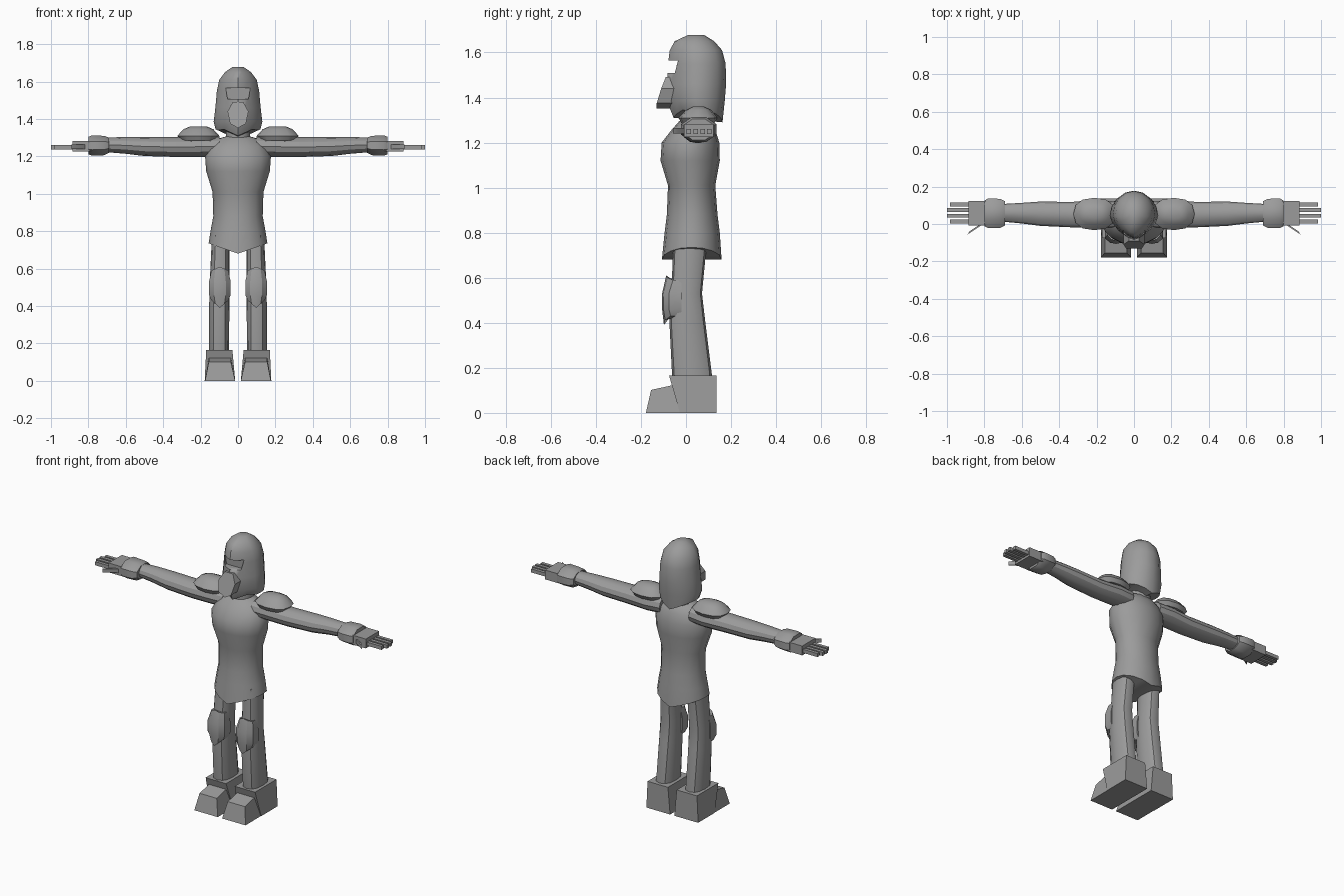
import bpy, bmesh, math
from mathutils import Vector

if "Cube" in bpy.data.objects:
    bpy.data.objects.remove(bpy.data.objects["Cube"])

grey = bpy.data.materials.new("armour_grey")
grey.diffuse_color = (0.33, 0.33, 0.33, 1)
grey.use_nodes = True
grey.node_tree.nodes["Principled BSDF"].inputs["Base Color"].default_value = grey.diffuse_color


def loft(name, rings, mirror=False, angle=32, strip=False):
    """Skin a list of rings (equal point counts) and close both ends."""
    bm = bmesh.new()
    vs = [[bm.verts.new(p) for p in r] for r in rings]
    n = len(vs[0])
    for a, b in zip(vs, vs[1:]):
        for i in range(n):
            j = (i + 1) % n
            bm.faces.new((a[i], a[j], b[j], b[i]))
    for cap in (vs[0], vs[-1]):
        if strip:  # strips running front to back, so folded ends stay clean
            bm.faces.new((cap[0], cap[1], cap[n - 1]))
            for i in range(1, n // 2 - 1):
                bm.faces.new((cap[i], cap[i + 1], cap[n - i - 1], cap[n - i]))
            bm.faces.new((cap[n // 2 - 1], cap[n // 2], cap[n // 2 + 1]))
        else:
            bm.faces.new(cap)
    bmesh.ops.recalc_face_normals(bm, faces=bm.faces)
    me = bpy.data.meshes.new(name)
    bm.to_mesh(me)
    bm.free()
    me.materials.append(grey)
    for p in me.polygons:
        p.use_smooth = True
    me.set_sharp_from_angle(angle=math.radians(angle))
    ob = bpy.data.objects.new(name, me)
    bpy.context.collection.objects.link(ob)
    if mirror:
        ob.modifiers.new("mirror", 'MIRROR')
    return ob


def oval(n, ra, rb, p=2.0, p_front=None, turn=0.0):
    """Superellipse points; p_front shapes the half with negative b."""
    pts = []
    for i in range(n):
        t = 2 * math.pi * i / n + turn
        c, s = math.cos(t), math.sin(t)
        e = 2 / (p_front if p_front and s < -1e-6 else p)
        pts.append((ra * math.copysign(abs(c) ** e, c), rb * math.copysign(abs(s) ** e, s)))
    return pts


def z_ring(z, rx, yf, yb, cx=0, n=16, p=2.0, p_front=None, turn=0.0):
    cy, ry = (yf + yb) / 2, (yb - yf) / 2
    return [Vector((cx + a, cy + b, z)) for a, b in oval(n, rx, ry, p, p_front, turn)]


def x_ring(x, cy, cz, ry, rz, n=12, turn=0.0):
    return [Vector((x, cy + a, cz + b)) for a, b in oval(n, ry, rz, turn=turn)]


def quad(x0, x1, y0, y1, z0, z1=None):
    z1 = z0 if z1 is None else z1
    return [Vector(v) for v in ((x0, y0, z0), (x1, y0, z0), (x1, y1, z1), (x0, y1, z1))]


def box(name, x0, x1, y0, y1, z0, z1, mirror=False):
    return loft(name, [quad(x0, x1, y0, y1, z0), quad(x0, x1, y0, y1, z1)], mirror)


# Torso with a hem that dips at the centre line
hem = z_ring(0.68, 0.157, -0.107, 0.158)
for v in hem:
    v.z += 0.055 * abs(v.x) / 0.157
torso = [(0.80, 0.147, -0.095, 0.150), (0.88, 0.132, -0.085, 0.140),
         (1.01, 0.136, -0.080, 0.130), (1.12, 0.170, -0.113, 0.150),
         (1.20, 0.176, -0.108, 0.148), (1.255, 0.150, -0.065, 0.130),
         (1.295, 0.105, -0.030, 0.105), (1.315, 0.035, 0.010, 0.070)]
loft("torso", [hem] + [z_ring(*r) for r in torso], angle=45, strip=True)
loft("neck", [z_ring(1.27, 0.065, -0.02, 0.11), z_ring(1.42, 0.065, -0.02, 0.11)])

# Helmet: pointed front, lower rim dipping at the centre
rim = z_ring(1.29, 0.120, -0.055, 0.162, p_front=1.5)
for v in rim:
    v.z += 0.055 * abs(v.x) / 0.12 + (0.02 if v.y < 0 else 0)
helmet_rows = [(1.385, 0.130, -0.085, 0.172), (1.46, 0.121, -0.085, 0.178),
               (1.55, 0.113, -0.080, 0.176), (1.61, 0.100, -0.072, 0.160),
               (1.65, 0.070, -0.050, 0.125), (1.678, 0.030, 0.010, 0.080)]
helmet = loft("helmet", [rim] + [z_ring(*r, p_front=1.5) for r in helmet_rows],
              angle=40, strip=True)

# Recessed visor slot
cutter = loft("visor_cutter", [quad(-0.056, 0.056, -0.2, -0.032, 1.508),
                               quad(-0.066, 0.066, -0.2, -0.032, 1.565)])
cutter.hide_render = True
cutter.hide_viewport = True
cutter.display_type = 'WIRE'
slot = helmet.modifiers.new("visor_slot", 'BOOLEAN')
slot.operation = 'DIFFERENCE'
slot.object = cutter
slot.solver = 'EXACT'

# Breathing snout with a sloped front
outline = [(-0.028, 1.49), (0.028, 1.49), (0.056, 1.44), (0.042, 1.375),
           (0, 1.352), (-0.042, 1.375), (-0.056, 1.44)]
loft("snout", [[Vector((x, -0.02, z)) for x, z in outline],
               [Vector((x, -0.13 + 0.4 * max(0, z - 1.39), z)) for x, z in outline]])

# Shoulder pads
pad = [(1.285, 0.095, -0.020, 0.125), (1.31, 0.112, -0.033, 0.140),
       (1.345, 0.080, 0.000, 0.112), (1.36, 0.045, 0.030, 0.080)]
loft("shoulder_pad", [z_ring(*r, cx=0.212, n=12, p=2.4) for r in pad], True, 40)

# Arms and wrist cuffs
arm = [(0.10, 0.050, 1.255, 0.070, 0.055), (0.20, 0.055, 1.252, 0.075, 0.055),
       (0.33, 0.050, 1.250, 0.068, 0.053), (0.50, 0.055, 1.253, 0.065, 0.051),
       (0.60, 0.058, 1.259, 0.055, 0.045), (0.72, 0.060, 1.262, 0.046, 0.038)]
loft("arm", [x_ring(*r) for r in arm], True)
cuff = [(0.69, 0.057, 1.260, 0.070, 0.044), (0.715, 0.057, 1.258, 0.084, 0.056),
        (0.78, 0.057, 1.258, 0.086, 0.059), (0.80, 0.057, 1.258, 0.074, 0.050)]
loft("wrist_cuff", [x_ring(*r, n=8, turn=math.pi / 8) for r in cuff], True, 40)

# Hands
box("palm", 0.78, 0.885, -0.008, 0.122, 1.225, 1.283, True)
for k, (y, tip) in enumerate([(0.013, 0.985), (0.044, 1.0), (0.075, 1.0), (0.104, 0.985)]):
    box("finger_%d" % (k + 1), 0.87, tip, y - 0.010, y + 0.010, 1.238, 1.260, True)
loft("thumb", [[Vector((x + s * 0.006, y + s * -0.009, z)) for s, z in
                ((-1, 1.24), (1, 1.24), (1, 1.264), (-1, 1.264))]
               for x, y in ((0.81, 0.002), (0.885, -0.048))], True)

# Legs
leg = [(0.78, 0.046, -0.055, 0.095, 0.093), (0.53, 0.053, -0.065, 0.071, 0.098),
       (0.41, 0.054, -0.074, 0.085, 0.100), (0.17, 0.053, -0.062, 0.115, 0.101),
       (0.10, 0.053, -0.055, 0.115, 0.101)]
loft("leg", [z_ring(z, rx, yf, yb, cx, 12, 2.5) for z, rx, yf, yb, cx in leg], True, 35)

# Knee pads with pointed top and bottom
rings = []
for z, w, yf, lift in ((0.61, 0.045, -0.088, -0.02), (0.53, 0.058, -0.106, 0),
                       (0.46, 0.058, -0.106, 0), (0.39, 0.045, -0.098, 0.04)):
    rings.append([Vector((0.097 + u * w, y, z + abs(u) * lift)) for u, y in
                  ((-1, -0.02), (-1, yf + 0.03), (-0.55, yf + 0.006), (0, yf),
                   (0.55, yf + 0.006), (1, yf + 0.03), (1, -0.02))])
loft("knee_pad", rings, True, 30)

# Boots: heel block and toe cap
loft("boot_heel", [quad(0.015, 0.178, -0.027, 0.135, 0),
                   quad(0.030, 0.170, -0.075, 0.135, 0.165)], True)
loft("boot_toe", [quad(0.015, 0.176, -0.178, -0.015, 0),
                  quad(0.038, 0.156, -0.155, -0.045, 0.102, 0.126)], True)
